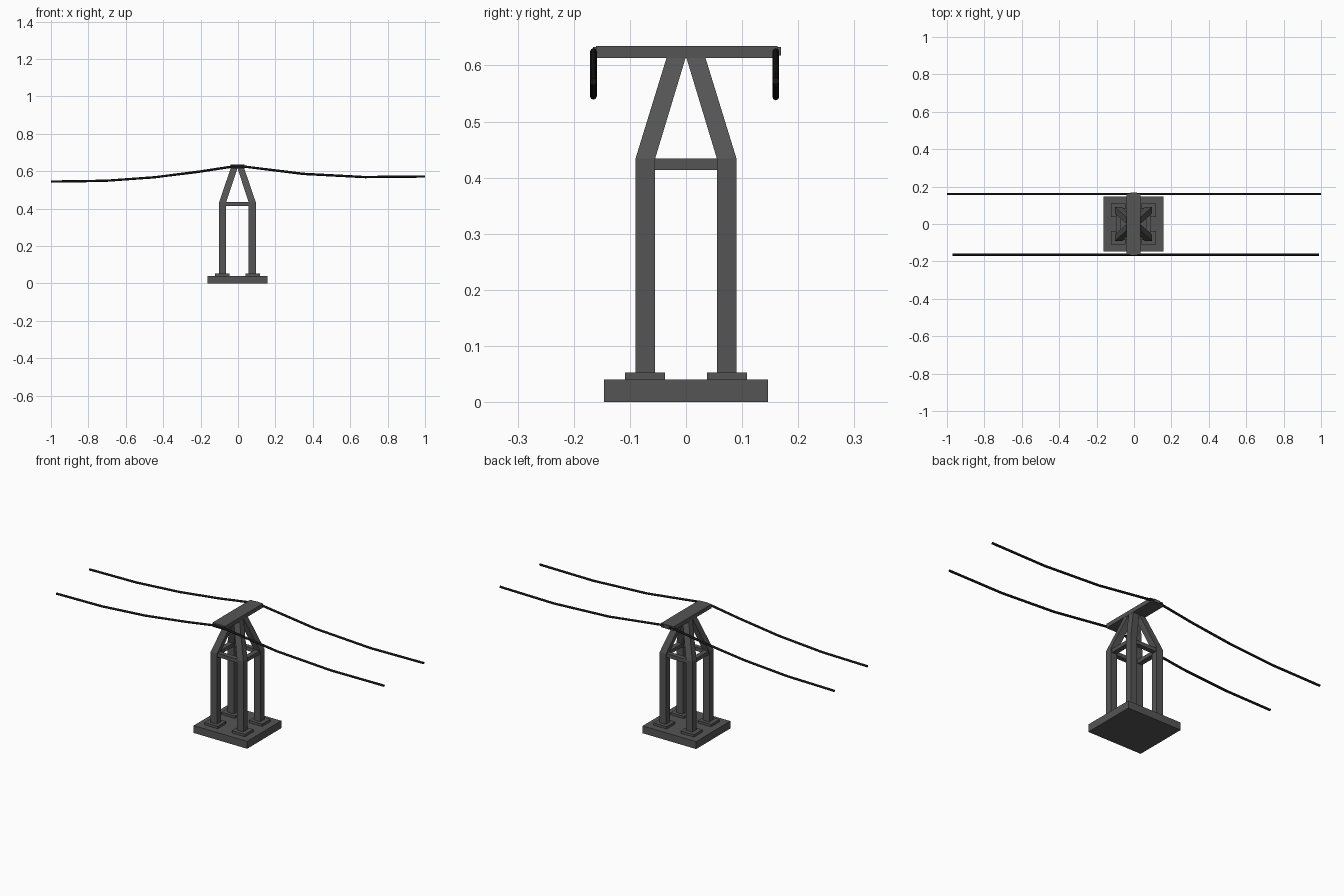
import bpy
import bmesh

if "Cube" in bpy.data.objects:
    bpy.data.objects.remove(bpy.data.objects["Cube"])


def material(name, value):
    m = bpy.data.materials.new(name)
    m.diffuse_color = (value, value, value, 1)
    m.use_nodes = True
    m.node_tree.nodes["Principled BSDF"].inputs["Base Color"].default_value = m.diffuse_color
    return m


STEEL = material("dark_steel", 0.09)
BLACK = material("black_cable", 0.008)
CX = -0.003  # tower sits slightly off the cable midpoint


def prism(name, bottom, top, z0, z1):
    """Box or sheared box; bottom and top are (x0, x1, y0, y1) rectangles."""
    bm = bmesh.new()
    rings = []
    for (x0, x1, y0, y1), z in ((bottom, z0), (top, z1)):
        rings.append([bm.verts.new((x + CX, y, z))
                      for x, y in ((x0, y0), (x1, y0), (x1, y1), (x0, y1))])
    lo, hi = rings
    bm.faces.new(lo[::-1])
    bm.faces.new(hi)
    for i in range(4):
        j = (i + 1) % 4
        bm.faces.new((lo[i], lo[j], hi[j], hi[i]))
    bmesh.ops.recalc_face_normals(bm, faces=bm.faces)
    mesh = bpy.data.meshes.new(name)
    bm.to_mesh(mesh)
    bm.free()
    mesh.materials.append(STEEL)
    ob = bpy.data.objects.new(name, mesh)
    bpy.context.collection.objects.link(ob)
    return ob


def box(name, x0, x1, y0, y1, z0, z1):
    return prism(name, (x0, x1, y0, y1), (x0, x1, y0, y1), z0, z1)


def corner(sx, sy, x0, x1, y0, y1):
    """Mirror a rectangle into one of the four corners."""
    xs, ys = sorted((sx * x0, sx * x1)), sorted((sy * y0, sy * y1))
    return (*xs, *ys)


# Base slab
box("base_slab", -0.16, 0.16, -0.146, 0.146, 0, 0.04)

# Four legs: foot pad, straight post, inclined strut
for sx, xn in ((-1, "left"), (1, "right")):
    for sy, yn in ((-1, "front"), (1, "back")):
        tag = f"{yn}_{xn}"
        pad = corner(sx, sy, 0.042, 0.121, 0.037, 0.109)
        leg = corner(sx, sy, 0.06, 0.098, 0.055, 0.09)
        tip = corner(sx, sy, 0.0, 0.036, 0.0, 0.034)
        prism(f"foot_pad_{tag}", pad, pad, 0.04, 0.053)
        prism(f"leg_{tag}", leg, leg, 0.053, 0.434)
        prism(f"strut_{tag}", leg, tip, 0.434, 0.616)

# Ring of braces joining the leg tops
for s, a, b in ((-1, "front", "left"), (1, "back", "right")):
    y0, y1 = sorted((s * 0.06, s * 0.085))
    box(f"brace_{a}", -0.062, 0.062, y0, y1, 0.414, 0.434)
    x0, x1 = sorted((s * 0.066, s * 0.092))
    box(f"brace_{b}", x0, x1, -0.057, 0.057, 0.414, 0.434)

# Crossarm plate with a cable clamp at each end
box("crossarm", -0.038, 0.038, -0.16, 0.163, 0.613, 0.635)
box("clamp_front", -0.015, 0.02, -0.166, -0.158, 0.618, 0.633)
box("clamp_back", -0.015, 0.02, 0.16, 0.169, 0.618, 0.633)


# Sagging cables
def cable(name, y, points):
    cu = bpy.data.curves.new(name, 'CURVE')
    cu.dimensions = '3D'
    cu.bevel_depth = 0.006
    cu.bevel_resolution = 2
    cu.use_fill_caps = True
    sp = cu.splines.new('POLY')
    sp.points.add(len(points) - 1)
    for p, (x, z) in zip(sp.points, points):
        p.co = (x, y, z, 1)
    cu.materials.append(BLACK)
    ob = bpy.data.objects.new(name, cu)
    bpy.context.collection.objects.link(ob)


cable("cable_back", 0.16, [(-1, 0.544), (-0.72, 0.548), (-0.46, 0.566), (-0.22, 0.595),
                           (-0.03, 0.624), (0.03, 0.625), (0.35, 0.585), (0.68, 0.568),
                           (1, 0.572)])
cable("cable_front", -0.165, [(-0.97, 0.545), (-0.7, 0.549), (-0.44, 0.568), (-0.2, 0.599),
                              (-0.03, 0.625), (0.03, 0.625), (0.35, 0.586), (0.67, 0.569),
                              (0.99, 0.571)])
